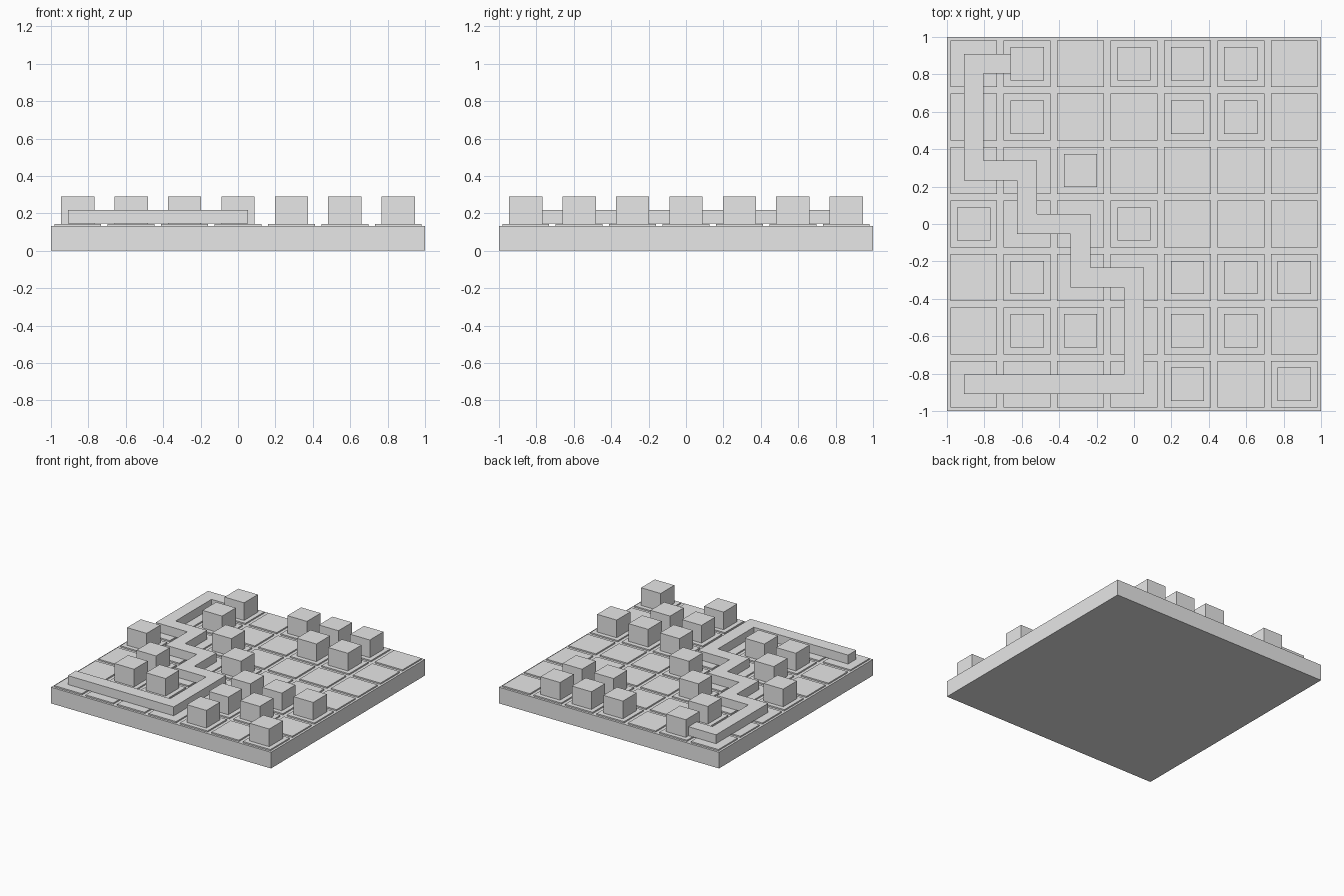
import bpy
import bmesh
from mathutils import Vector

if "Cube" in bpy.data.objects:
    bpy.data.objects.remove(bpy.data.objects["Cube"], do_unlink=True)

# Single stone grey
grey = bpy.data.materials.new("light_grey")
grey.use_nodes = True
grey.diffuse_color = (0.8, 0.8, 0.8, 1)
grey.node_tree.nodes["Principled BSDF"].inputs["Base Color"].default_value = (0.8, 0.8, 0.8, 1)

COUNT = 7
PITCH = 2 / COUNT
BASE_TOP, TILE_TOP, PATH_TOP, BLOCK_TOP = 0.133, 0.144, 0.218, 0.289


def cell(col, row):
    """Centre of a board cell; row 0 is at the back."""
    return Vector(((col - 3) * PITCH, (3 - row) * PITCH, 0))


def finish(name, bm):
    bmesh.ops.recalc_face_normals(bm, faces=bm.faces)
    mesh = bpy.data.meshes.new(name)
    bm.to_mesh(mesh)
    bm.free()
    mesh.materials.append(grey)
    obj = bpy.data.objects.new(name, mesh)
    bpy.context.collection.objects.link(obj)
    return obj


def box(name, centre, width, bottom, top):
    bm = bmesh.new()
    bmesh.ops.create_cube(bm, size=1)
    bmesh.ops.scale(bm, vec=(width, width, top - bottom), verts=bm.verts)
    obj = finish(name, bm)
    obj.location = (centre.x, centre.y, (bottom + top) / 2)
    return obj


# Board and its tiles
box("board_base", Vector((0, 0, 0)), 2, 0, BASE_TOP)
for row in range(COUNT):
    for col in range(COUNT):
        box(f"tile_{row}_{col}", cell(col, row), 0.25, BASE_TOP, TILE_TOP)

# Blocks standing on tiles, listed by row from the back
block_columns = [(1, 3, 4, 5), (1, 4, 5), (2,), (0, 3), (1, 4, 5, 6), (1, 2, 4, 5), (4, 6)]
for row, columns in enumerate(block_columns):
    for col in columns:
        box(f"block_{row}_{col}", cell(col, row), 0.178, TILE_TOP, BLOCK_TOP)

# Winding path: a mitred strip through cell centres, extruded upwards
route = [(1, 0), (0, 0), (0, 2), (1, 2), (1, 3), (2, 3), (2, 4), (3, 4), (3, 6), (0, 6)]
points = [cell(*c) for c in route]
HALF = 0.053
points[-1].x -= HALF
bm = bmesh.new()
pairs = []
for i, p in enumerate(points):
    before = (p - points[i - 1]).normalized() if i else None
    after = (points[i + 1] - p).normalized() if i < len(points) - 1 else None
    sides = {(round(-d.y), round(d.x)) for d in (before, after) if d is not None}
    offset = Vector((sum(s[0] for s in sides), sum(s[1] for s in sides), 0)) * HALF
    base = Vector((p.x, p.y, TILE_TOP + 0.001))
    pairs.append((bm.verts.new(base + offset), bm.verts.new(base - offset)))
for (a, b), (c, d) in zip(pairs, pairs[1:]):
    bm.faces.new((a, b, d, c))
walls = bmesh.ops.extrude_face_region(bm, geom=bm.faces[:])
raised = [v for v in walls["geom"] if isinstance(v, bmesh.types.BMVert)]
bmesh.ops.translate(bm, vec=(0, 0, PATH_TOP - TILE_TOP - 0.001), verts=raised)
finish("winding_path", bm)
